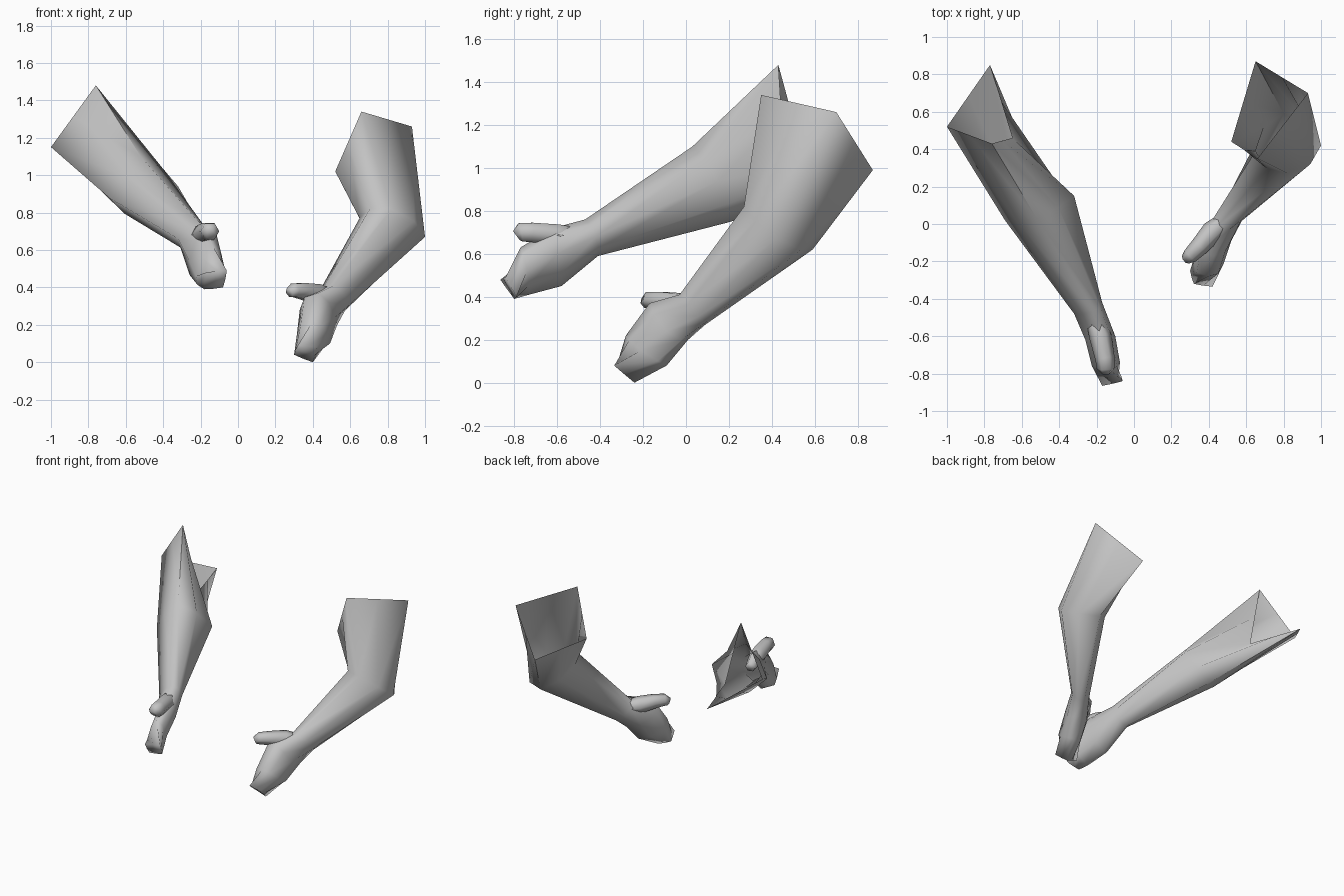
import bpy, bmesh, math
from mathutils import Vector

if "Cube" in bpy.data.objects:
    bpy.data.objects.remove(bpy.data.objects["Cube"])

grey = bpy.data.materials.new("plain grey")
grey.diffuse_color = (0.55, 0.55, 0.55, 1)
grey.use_nodes = True
grey.node_tree.nodes["Principled BSDF"].inputs["Base Color"].default_value = grey.diffuse_color


def loft(name, rings, cap_start=False):
    """Skin a tube through equal-length rings and close its far end."""
    bm = bmesh.new()
    rows = [[bm.verts.new(p) for p in ring] for ring in rings]
    n = len(rows[0])
    for a, b in zip(rows, rows[1:]):
        for i in range(n):
            j = (i + 1) % n
            bm.faces.new((a[i], a[j], b[j], b[i]))
    bm.faces.new(rows[-1])
    if cap_start:
        bm.faces.new(rows[0][::-1])
    bmesh.ops.recalc_face_normals(bm, faces=bm.faces)
    me = bpy.data.meshes.new(name)
    bm.to_mesh(me)
    bm.free()
    me.materials.append(grey)
    ob = bpy.data.objects.new(name, me)
    bpy.context.collection.objects.link(ob)
    bpy.ops.object.select_all(action='DESELECT')
    ob.select_set(True)
    bpy.context.view_layer.objects.active = ob
    bpy.ops.object.shade_smooth_by_angle(angle=math.radians(85))
    return ob


def section(corners, bulge):
    """Eight-sided section from outer, top, inner and bottom corners."""
    pts = [Vector(c) for c in corners]
    mid = sum(pts, Vector()) / 4
    ring = []
    for i, p in enumerate(pts):
        q = pts[(i + 1) % 4]
        ring += [p, mid + ((p + q) / 2 - mid) * bulge]
    return ring


def thumb(name, path):
    """Six-sided tapering tube along points with radii."""
    pts = [Vector(p[:3]) for p in path]
    rings = []
    for i, p in enumerate(pts):
        t = pts[min(i + 1, len(pts) - 1)] - pts[max(i - 1, 0)]
        u = t.cross(Vector((0, 0, 1))).normalized()
        v = u.cross(t).normalized()
        r = path[i][3]
        rings.append([p + r * (math.cos(k * math.pi / 3) * u + math.sin(k * math.pi / 3) * v)
                      for k in range(6)])
    loft(name, rings, True)


# outstretched arm: opening, elbow, wrist, palm, knuckles, fingertips
straight = [
    [(-1, .52, 1.15), (-.76, .43, 1.48), (-.65, .46, 1.0), (-.77, .85, .99)],
    [(-.69, .02, .88), (-.52, .03, 1.10), (-.32, .15, .94), (-.50, .21, .75)],
    [(-.32, -.48, .66), (-.22, -.47, .76), (-.17, -.42, .68), (-.27, -.41, .59)],
    [(-.26, -.62, .54), (-.17, -.62, .72), (-.10, -.60, .60), (-.22, -.58, .45)],
    [(-.225, -.76, .46), (-.14, -.77, .63), (-.075, -.74, .52), (-.18, -.73, .41)],
    [(-.17, -.865, .48), (-.06, -.84, .49), (-.08, -.79, .40), (-.18, -.80, .39)],
]
loft("straight_arm", [section(c, b) for c, b in
                      zip(straight, (1.0, 1.18, 1.25, 1.35, 1.3, 1.05))])
thumb("straight_arm_thumb", [(-.235, -.43, .675, .035), (-.18, -.60, .685, .06),
                             (-.155, -.72, .70, .052), (-.15, -.77, .70, .05),
                             (-.15, -.79, .685, .03)])

# bent arm: same order of sections
bent = [
    [(.93, .70, 1.26), (.66, .35, 1.34), (.52, .44, 1.02), (.65, .87, .99)],
    [(1.0, .42, .67), (.82, .27, .82), (.65, .39, .77), (.80, .59, .62)],
    [(.60, .06, .31), (.51, -.03, .41), (.43, .04, .37), (.52, .09, .27)],
    [(.52, -.09, .24), (.43, -.17, .37), (.33, -.10, .28), (.49, .01, .20)],
    [(.48, -.21, .15), (.40, -.28, .22), (.315, -.20, .15), (.46, -.09, .08)],
    [(.42, -.335, .08), (.32, -.32, .09), (.30, -.25, .04), (.40, -.24, .0)],
]
loft("bent_arm", [section(c, b) for c, b in
                  zip(bent, (1.0, 1.35, 1.28, 1.4, 1.4, 1.05))])
thumb("bent_arm_thumb", [(.51, .04, .345, .04), (.42, -.04, .365, .06),
                         (.35, -.12, .38, .05), (.30, -.17, .385, .042),
                         (.275, -.19, .37, .028)])
